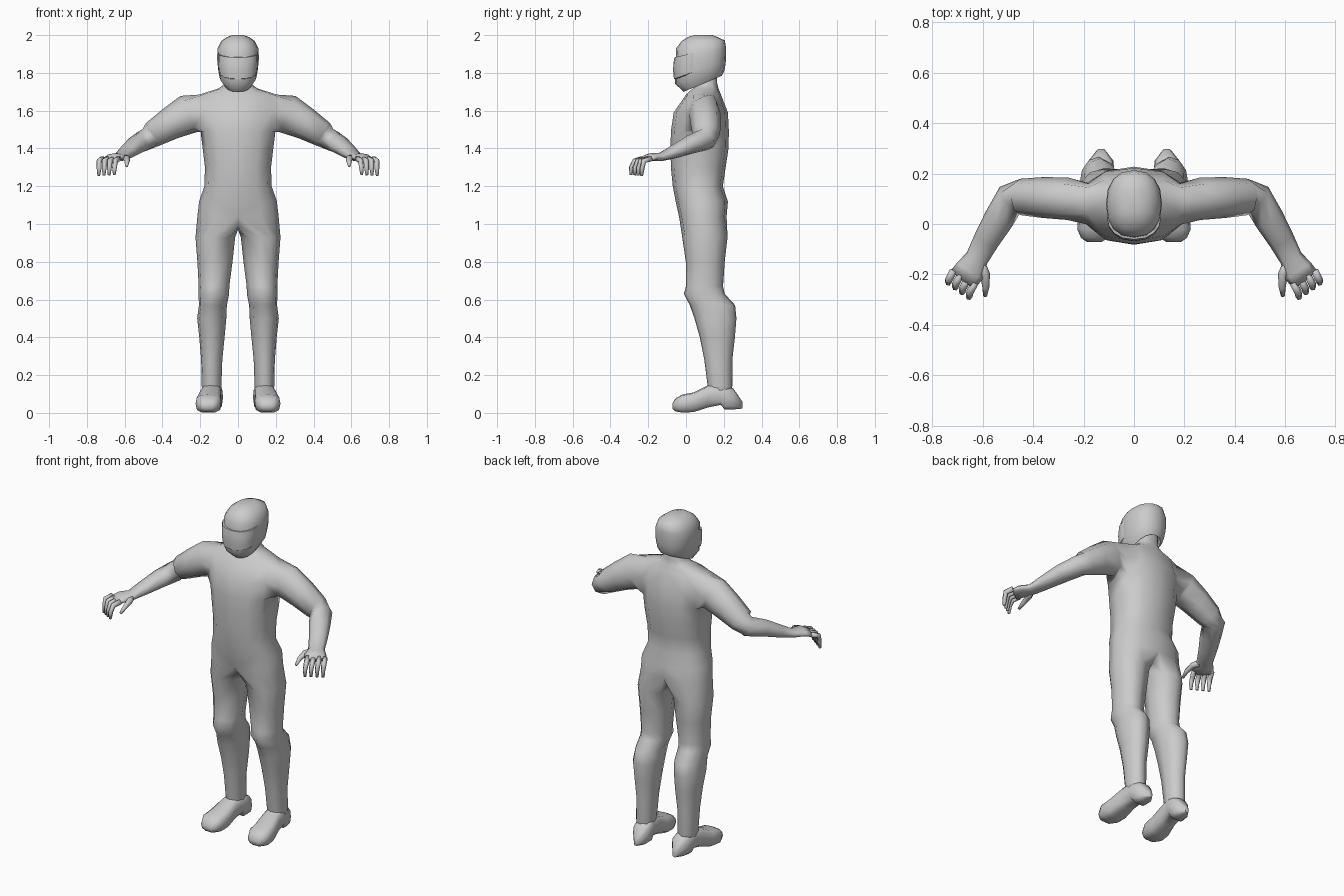
import bpy, bmesh
from math import sin, cos, radians, copysign
from mathutils import Vector

Z = Vector((0, 0, 1))


def sup(v, p):
    return copysign(abs(v) ** p, v) if abs(v) > 1e-6 else 0.0


def oval(c, a, b, angles, p=1.0):
    """Rounded section round c with half-axis vectors a and b."""
    c, a, b = Vector(c), Vector(a), Vector(b)
    return [c + a * sup(cos(radians(t)), p) + b * sup(sin(radians(t)), p) for t in angles]


def add(bm, pts):
    return [bm.verts.new(p) for p in pts]


def bridge(bm, r0, r1):
    n = len(r0)
    for i in range(n):
        j = (i + 1) % n
        bm.faces.new((r0[i], r0[j], r1[j], r1[i]))


def finish(name, bm, mirror=False, sharp=None):
    bmesh.ops.recalc_face_normals(bm, faces=bm.faces[:])
    me = bpy.data.meshes.new(name)
    bm.to_mesh(me)
    bm.free()
    me.shade_smooth()
    if sharp:
        me.set_sharp_from_angle(angle=radians(sharp))
    ob = bpy.data.objects.new(name, me)
    bpy.context.collection.objects.link(ob)
    if mirror:
        ob.modifiers.new("Mirror", 'MIRROR')
    return ob


def loft(name, rings, mirror=False, sharp=None):
    bm = bmesh.new()
    vs = [add(bm, r) for r in rings]
    for r0, r1 in zip(vs, vs[1:]):
        bridge(bm, r0, r1)
    bm.faces.new(vs[0])
    bm.faces.new(vs[-1])
    return finish(name, bm, mirror, sharp)


def path_rings(secs, angles, prev=None):
    """Sections (x, y, z, side radius, up radius) set square to their path."""
    pts = [Vector(s[:3]) for s in secs]
    out = []
    for i, s in enumerate(secs):
        a = pts[i - 1] if i else (prev or pts[0])
        b = pts[min(i + 1, len(pts) - 1)]
        t = (b - a).normalized()
        side = Z.cross(t).normalized()
        out.append(oval(pts[i], side * s[3], t.cross(side) * s[4], angles))
    return out


# body: one half, mirrored. Torso is a stack of half rings (z, half width, front y, back y)
bm = bmesh.new()
torso = [(1.04, .215, -.037, .215), (1.12, .206, -.055, .222), (1.20, .178, -.07, .195),
         (1.30, .175, -.08, .21), (1.40, .187, -.082, .225), (1.49, .198, -.08, .227),
         (1.59, .205, -.065, .222), (1.685, .205, .0, .185), (1.717, .105, .035, .172),
         (1.745, .065, .05, .165), (1.83, .06, .05, .165)]
half = range(-90, 91, 30)
T = [add(bm, oval((0, (f + b) / 2, z), (w, 0, 0), (0, (b - f) / 2, 0), half, .82))
     for z, w, f, b in torso]
for i in range(len(T) - 1):
    for j in range(6):
        if i in (5, 6) and j in (2, 3):
            continue  # arm hole
        bm.faces.new((T[i][j], T[i][j + 1], T[i + 1][j + 1], T[i + 1][j]))

# legs grow from the lowest half ring and a crotch line (z, cx, cy, rx, ry)
prev = T[0] + add(bm, [(0, .17, .985), (0, .09, .97), (0, .01, .985)])
legs = [(.93, .12, .1, .105, .12), (.80, .122, .102, .093, .103), (.67, .127, .098, .081, .098),
        (.63, .128, .097, .081, .108), (.57, .133, .14, .074, .12), (.50, .139, .156, .077, .111),
        (.40, .138, .166, .067, .093), (.28, .139, .171, .056, .074), (.14, .14, .18, .052, .065),
        (.08, .14, .18, .045, .055)]
for z, cx, cy, rx, ry in legs:
    ring = add(bm, oval((cx, cy, z), (rx, 0, 0), (0, ry, 0), list(half) + [135, 180, 225], .95))
    bridge(bm, prev, ring)
    prev = ring
bm.faces.new(prev)

# arms and palms grow from the hole in the side
A, B, C = T[5:8]
prev = [A[2], A[3], A[4], B[4], C[4], C[3], C[2], B[2]]
arm = [(.262, .1, 1.582, .084, .105), (.36, .105, 1.53, .081, .086), (.45, .107, 1.475, .072, .07),
       (.487, .103, 1.448, .063, .06), (.535, .02, 1.42, .06, .05), (.585, -.065, 1.382, .052, .036),
       (.622, -.135, 1.354, .046, .022), (.65, -.185, 1.354, .06, .021), (.677, -.22, 1.34, .06, .016)]
# the section's first axis points to the back of the arm
for r in path_rings(arm, range(-135, 181, 45), Vector((.18, .1, 1.61))):
    ring = add(bm, r)
    # section angles run bottom-front, bottom, bottom-back, back, top-back, top, top-front, front
    bridge(bm, prev, ring)
    prev = ring
bm.faces.new(prev)
finish("body", bm, True)

# fingers and thumb
hexa = range(0, 360, 60)
for i in range(4):
    k = i / 3
    root = Vector((.715, -.185, 1.346)).lerp(Vector((.63, -.232, 1.346)), k)
    tip = Vector((.737, -.235, 1.255)).lerp(Vector((.655, -.292, 1.26)), k)
    out = Vector((.02, -.038, 0))
    mid = root + out + Vector((0, 0, -.012))
    low = tip - out * .08 + Vector((0, 0, .04))
    secs = [(*p, r, r) for p, r in ((root, .015), (mid, .015), (low, .013), (tip, .008))]
    loft("finger_%d" % (i + 1), path_rings(secs, hexa), True)
thumb = [(.61, -.15, 1.353, .018, .016), (.59, -.2, 1.348, .02, .017),
         (.587, -.25, 1.332, .014, .014), (.59, -.285, 1.308, .008, .008)]
loft("thumb", path_rings(thumb, hexa), True)

# boots: sections from heel to toe (y, cx, half width, bottom z, top z)
boot = [(.298, .13, .012, .022, .06), (.25, .131, .05, .016, .13), (.205, .135, .056, .014, .15),
        (.185, .137, .054, .04, .155), (.115, .145, .056, .026, .145), (.04, .153, .067, .002, .108),
        (-.02, .157, .068, 0, .097), (-.055, .157, .053, .006, .077), (-.072, .157, .028, .02, .05)]
loft("boot", [oval((cx, y, (b + t) / 2), (w, 0, 0), (0, 0, (t - b) / 2),
                   [0, 30, 60, 90, 120, 150, 180, 215, 250, 290, 325], .65 if y > -.05 else .8)
              for y, cx, w, b, t in boot], True, 55)


# helmet: tilted rings (front z, back z, front y, back y, half width)
def head_rings(secs, p):
    return [oval((0, (f + b) / 2, (zf + zb) / 2), (w, 0, 0), (0, (b - f) / 2, (zb - zf) / 2),
                 [i * 22.5 for i in range(16)], p) for zf, zb, f, b, w in secs]


helmet = [(1.75, 1.82, .03, .17, .06), (1.70, 1.785, -.012, .19, .072), (1.742, 1.81, -.058, .203, .098),
          (1.80, 1.85, -.058, .21, .106), (1.872, 1.885, -.054, .212, .111), (1.93, 1.93, -.052, .213, .108),
          (1.967, 1.972, -.025, .205, .088), (1.99, 1.988, .01, .17, .06), (2.0, 2.0, .045, .14, .03)]
loft("helmet", head_rings(helmet, .86), sharp=60)

# visor, bulging from the front of the helmet
visor = [(1.765, 1.83, -.052, .12, .09), (1.768, 1.835, -.064, .12, .1), (1.81, 1.86, -.068, .12, .105),
         (1.85, 1.89, -.067, .12, .107), (1.882, 1.925, -.061, .12, .107), (1.884, 1.925, -.045, .12, .095)]
loft("visor", head_rings(visor, .9), sharp=40)
